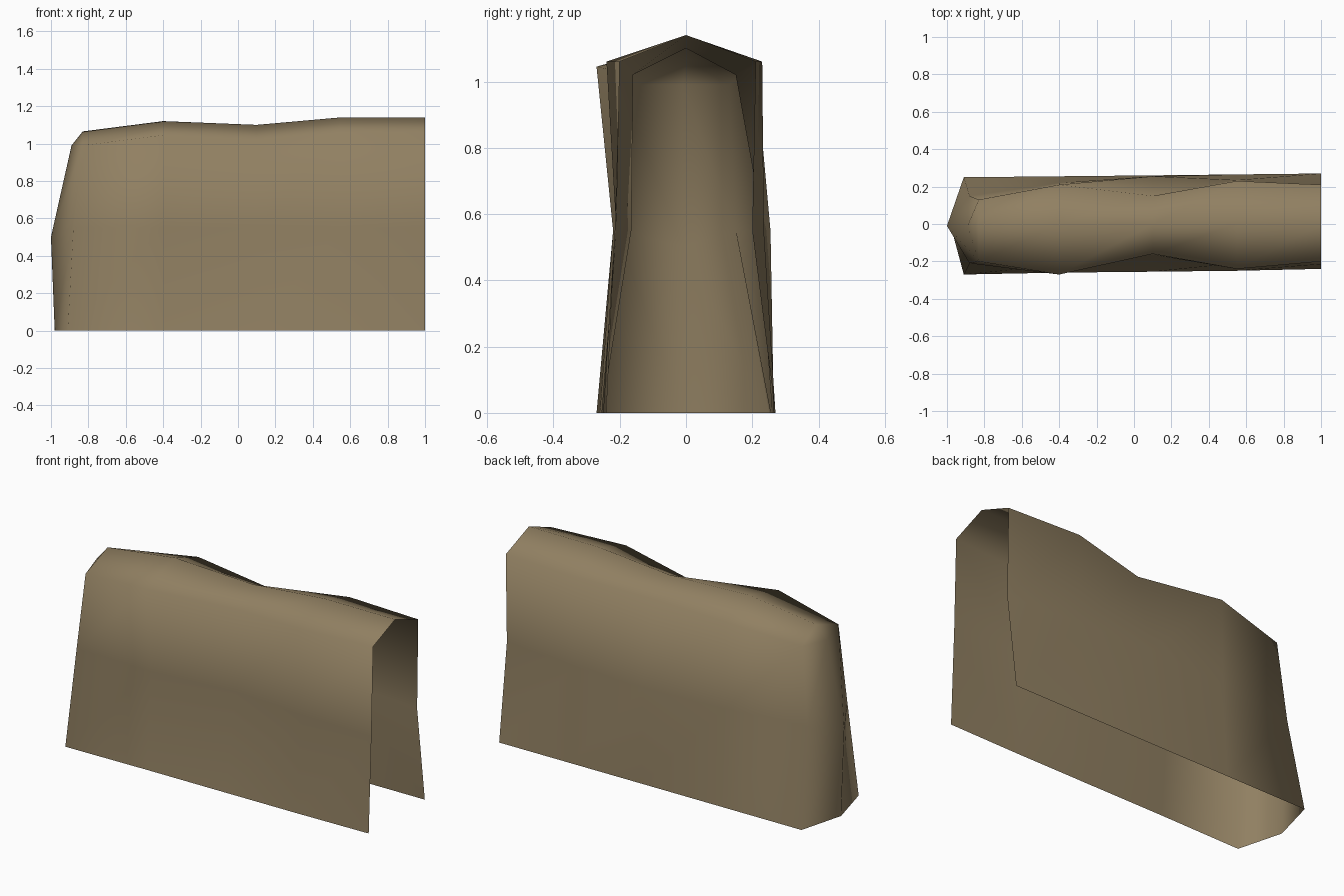
import bpy, bmesh

if "Cube" in bpy.data.objects:
    bpy.data.objects.remove(bpy.data.objects["Cube"])

# stone-wall end piece: an open shell lofted through a few cross-sections
stone = bpy.data.materials.new("weathered_stone")
stone.diffuse_color = (0.283, 0.216, 0.122, 1)
stone.use_nodes = True
stone.node_tree.nodes["Principled BSDF"].inputs["Base Color"].default_value = stone.diffuse_color

MID = 0.55
# x at foot/mid/top, front y (foot, mid, top), back y (foot, mid, top), shoulder z, ridge z
SECTIONS = [
    ((-0.91, -0.88, -0.83), (-0.27, -0.21, -0.20), (0.25, 0.15, 0.13), 0.99, 1.065),
    ((-0.40, -0.40, -0.40), (-0.26, -0.22, -0.27), (0.255, 0.22, 0.21), 1.045, 1.12),
    ((0.10, 0.10, 0.10), (-0.255, -0.165, -0.16), (0.26, 0.255, 0.15), 1.02, 1.10),
    ((0.55, 0.55, 0.55), (-0.25, -0.21, -0.24), (0.265, 0.235, 0.23), 1.06, 1.14),
    ((1.0, 1.0, 1.0), (-0.24, -0.215, -0.20), (0.27, 0.20, 0.21), 1.06, 1.14),
]

bm = bmesh.new()
rings = []
for (xf, xm, xt), f, b, zs, zr in SECTIONS:
    pts = [(xf, f[0], 0), (xm, f[1], MID), (xt, f[2], zs), (xt, 0, zr),
           (xt, b[2], zs), (xm, b[1], MID), (xf, b[0], 0)]
    rings.append([bm.verts.new(p) for p in pts])

# long sides and ridge
for r, s in zip(rings, rings[1:]):
    for i in range(6):
        bm.faces.new((r[i], s[i], s[i + 1], r[i + 1]))

# pointed closed end
nose = [bm.verts.new(p) for p in ((-0.98, -0.01, 0), (-1.0, -0.01, 0.5), (-0.89, -0.01, 0.99))]
e = rings[0]
for i in range(2):
    bm.faces.new((nose[i], e[i], e[i + 1], nose[i + 1]))
    bm.faces.new((e[6 - i], nose[i], nose[i + 1], e[5 - i]))
bm.faces.new((nose[2], e[2], e[3]))
bm.faces.new((e[4], nose[2], e[3]))

for face in bm.faces:
    face.smooth = True
mesh = bpy.data.meshes.new("wall_end")
bm.to_mesh(mesh)
bm.free()
mesh.materials.append(stone)
wall = bpy.data.objects.new("wall_end", mesh)
bpy.context.collection.objects.link(wall)
